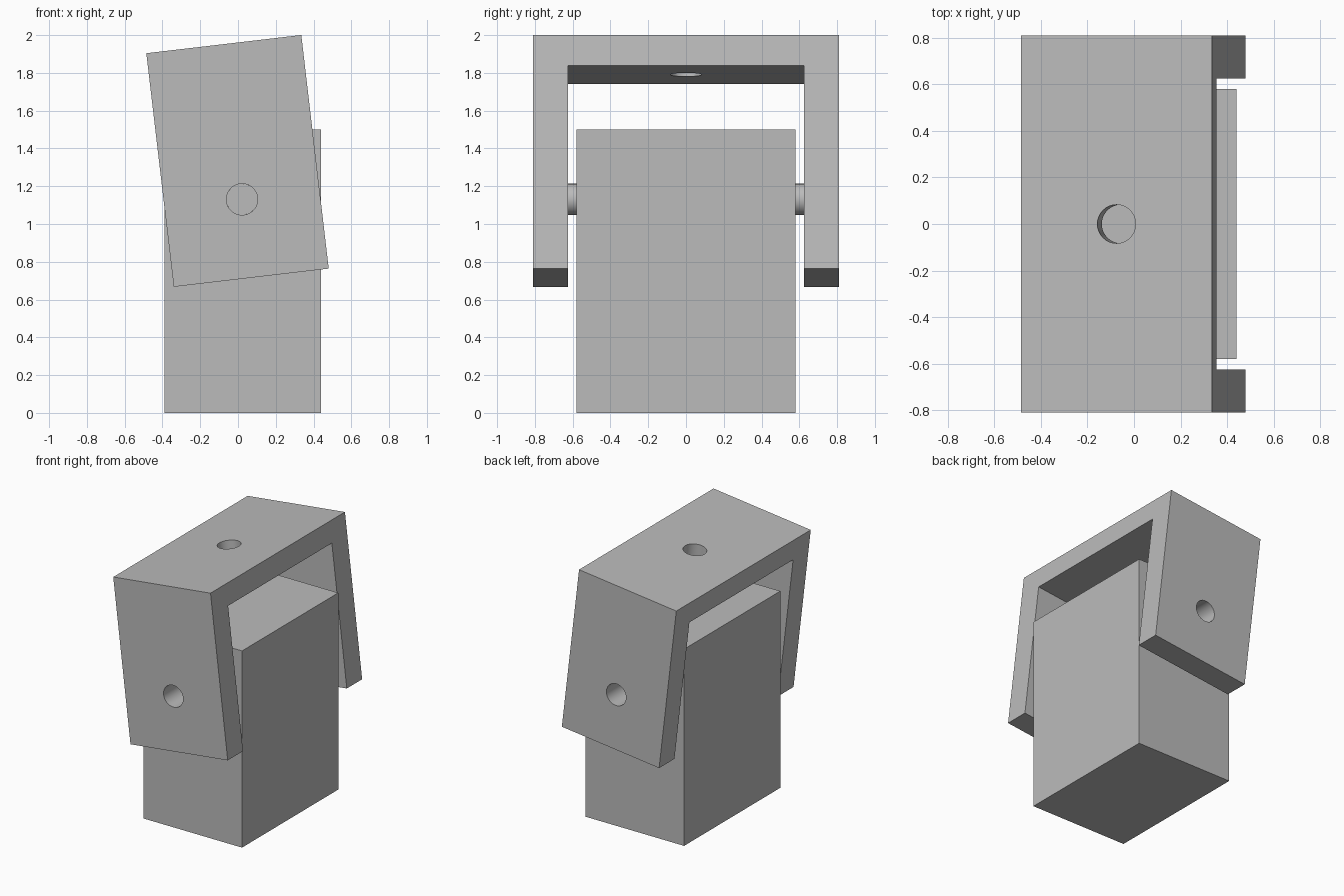
import bpy, bmesh, math
from mathutils import Matrix, Vector

if "Cube" in bpy.data.objects:
    bpy.data.objects.remove(bpy.data.objects["Cube"])

grey = bpy.data.materials.new("plain grey")
grey.use_nodes = True
grey.diffuse_color = (0.5, 0.5, 0.5, 1)
grey.node_tree.nodes["Principled BSDF"].inputs["Base Color"].default_value = (0.5, 0.5, 0.5, 1)

HOLE = 0.083
TILT = Matrix.Translation((-0.0025, 0, 1.334)) @ Matrix.Rotation(math.radians(-6.7), 4, "Y")
PIVOT = Vector((0, 0, -0.205))


def finish(name, bm, matrix=Matrix()):
    bmesh.ops.recalc_face_normals(bm, faces=bm.faces)
    bm.transform(matrix)
    mesh = bpy.data.meshes.new(name)
    bm.to_mesh(mesh)
    bm.free()
    mesh.materials.append(grey)
    obj = bpy.data.objects.new(name, mesh)
    bpy.context.collection.objects.link(obj)
    return obj


def cylinder(name, length, matrix):
    bm = bmesh.new()
    bmesh.ops.create_cone(bm, cap_ends=True, segments=32, radius1=HOLE,
                          radius2=HOLE, depth=length)
    return finish(name, bm, matrix)


def select_only(obj):
    bpy.ops.object.select_all(action="DESELECT")
    obj.select_set(True)
    bpy.context.view_layer.objects.active = obj


def smooth(obj):
    select_only(obj)
    bpy.ops.object.shade_smooth_by_angle(angle=math.radians(30))


# Upright block
bm = bmesh.new()
bmesh.ops.create_cube(bm, size=1)
finish("block", bm, Matrix.Translation((0.025, 0, 0.75)) @ Matrix.Diagonal((0.83, 1.16, 1.5, 1)))

# Tilted U-shaped bracket, extruded from its side profile
outer, inner, half, top = 0.81, 0.625, 0.413, 0.6225
roof = top - 0.163
right_half = [(inner, roof), (inner, -top), (outer, -top), (outer, top)]
profile = right_half + [(-y, z) for y, z in reversed(right_half)]
bm = bmesh.new()
face = bm.faces.new([bm.verts.new((-half, y, z)) for y, z in profile])
extruded = bmesh.ops.extrude_face_region(bm, geom=[face])["geom"]
bmesh.ops.translate(bm, vec=(2 * half, 0, 0),
                    verts=[v for v in extruded if isinstance(v, bmesh.types.BMVert)])
bracket = finish("bracket", bm, TILT)

# Round holes through both legs and the top plate
turn = Matrix.Rotation(math.pi / 2, 4, "X")
cutters = [cylinder("leg_hole_cutter", 2, TILT @ Matrix.Translation(PIVOT) @ turn),
           cylinder("top_hole_cutter", 0.5, TILT @ Matrix.Translation((0, 0, top)))]
for cutter in cutters:
    cutter.hide_render = True
    cut = bracket.modifiers.new("hole", "BOOLEAN")
    cut.operation = "DIFFERENCE"
    cut.solver = "EXACT"
    cut.object = cutter
    select_only(bracket)
    bpy.ops.object.modifier_apply(modifier=cut.name)
    bpy.data.objects.remove(cutter)
smooth(bracket)

# Pivot pins bridging the gap between block and legs
for side, y in (("front", -0.6), ("back", 0.6)):
    centre = TILT @ PIVOT + Vector((0, y, 0))
    smooth(cylinder(side + "_pivot_pin", 0.05, Matrix.Translation(centre) @ turn))
